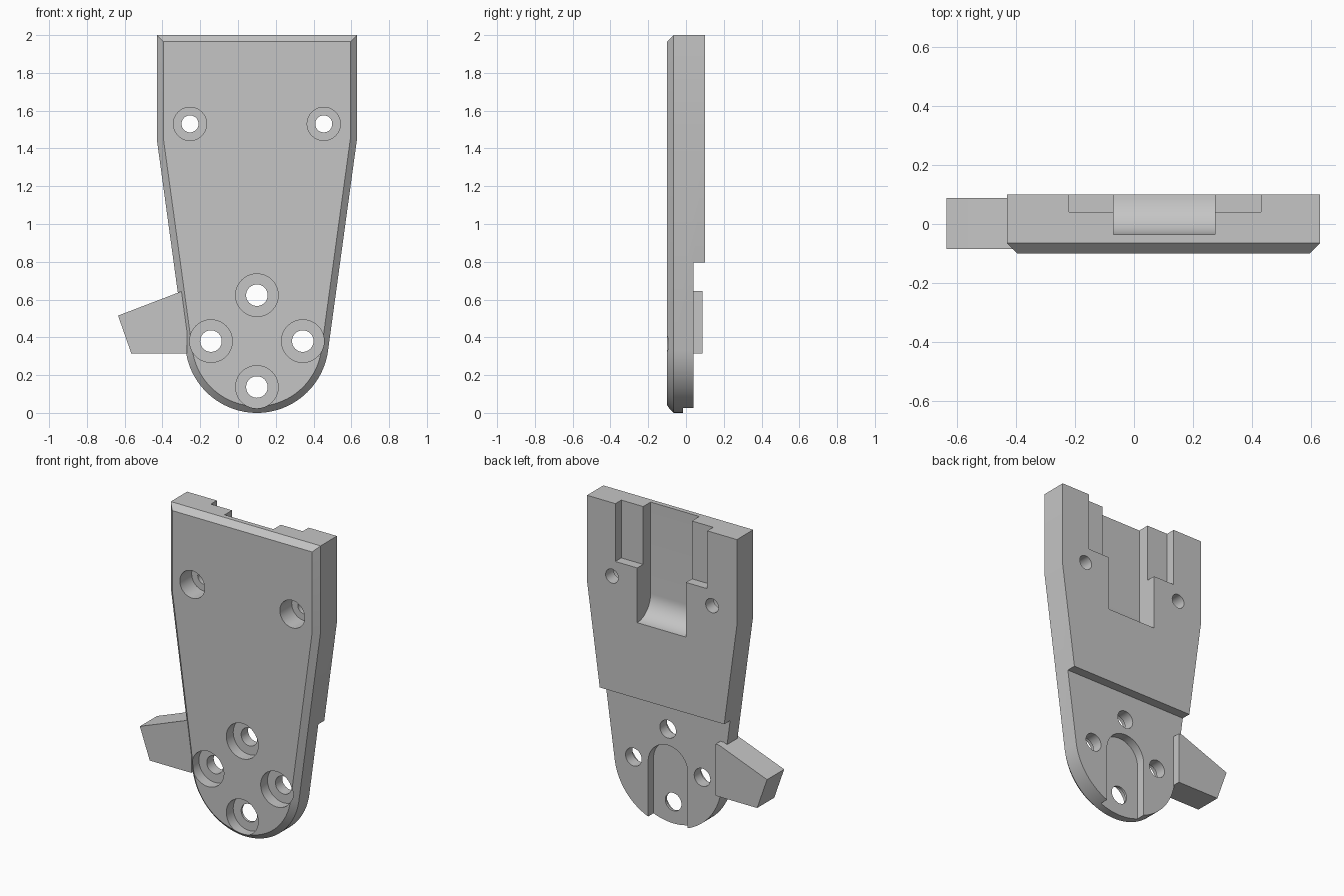
import bpy, bmesh
from math import cos, sin, pi, atan2, acos, hypot, radians

old = bpy.data.objects.get("Cube")
if old:
    bpy.data.objects.remove(old, do_unlink=True)

GREY = (0.56, 0.56, 0.56, 1)
mat = bpy.data.materials.new("light grey")
mat.use_nodes = True
mat.diffuse_color = GREY
mat.node_tree.nodes["Principled BSDF"].inputs["Base Color"].default_value = GREY

CX, R = 0.10, 0.38                      # centre line, radius of the round end
FRONT, BACK, LOW_BACK = -0.10, 0.10, 0.04


def prism(name, points, to3d, vector, chamfer=0):
    """Extrude a 2D profile; optionally chamfer the edges of its starting face."""
    bm = bmesh.new()
    face = bm.faces.new([bm.verts.new(to3d(*p)) for p in points])
    ext = bmesh.ops.extrude_face_region(bm, geom=[face], use_keep_orig=True)
    moved = [g for g in ext["geom"] if isinstance(g, bmesh.types.BMVert)]
    bmesh.ops.translate(bm, verts=moved, vec=vector)
    bmesh.ops.recalc_face_normals(bm, faces=bm.faces)
    if chamfer:
        bmesh.ops.bevel(bm, geom=list(face.edges), offset=chamfer, segments=1,
                        affect='EDGES', clamp_overlap=False)
    mesh = bpy.data.meshes.new(name)
    bm.to_mesh(mesh)
    bm.free()
    mesh.materials.append(mat)
    obj = bpy.data.objects.new(name, mesh)
    bpy.context.collection.objects.link(obj)
    return obj


def plate(name, points, y0, y1, chamfer=0):
    return prism(name, points, lambda x, z: (x, y0, z), (0, y1 - y0, 0), chamfer)


def arc(cx, cz, r, a0, a1, n):
    return [(cx + r * cos(a0 + (a1 - a0) * i / n), cz + r * sin(a0 + (a1 - a0) * i / n))
            for i in range(n + 1)]


def rect(x0, x1, z0, z1):
    return [(x0, z0), (x1, z0), (x1, z1), (x0, z1)]


def select(obj):
    bpy.ops.object.select_all(action='DESELECT')
    obj.select_set(True)
    bpy.context.view_layer.objects.active = obj


def cut(body, cutter):
    cutter.hide_render = True
    select(body)
    mod = body.modifiers.new("cut", 'BOOLEAN')
    mod.operation, mod.solver, mod.object = 'DIFFERENCE', 'EXACT', cutter
    bpy.ops.object.modifier_apply(modifier=mod.name)
    bpy.data.objects.remove(cutter, do_unlink=True)


# Main plate: straight top, tapered sides tangent to a round lower end
HALF, SHOULDER = 0.53, 1.45
dz = SHOULDER - R
tangent = atan2(dz, HALF) - acos(R / hypot(HALF, dz))
outline = [(CX + HALF, 2), (CX + HALF, SHOULDER)]
outline += arc(CX, R, R, tangent, -pi - tangent, 48)
outline += [(CX - HALF, SHOULDER), (CX - HALF, 2)]
body = plate("mounting_plate", outline, FRONT, BACK, 0.035)

# Thinner lower back
cut(body, plate("step_cutter", rect(-1, 1, -0.2, 0.795), LOW_BACK, 0.3))

# Shallow wide ledge and deep channel with a curved run-out
cut(body, plate("ledge_cutter", rect(-0.22, 0.43, 1.63, 2.2), LOW_BACK, 0.3))
floor, bottom = -0.035, 1.28
r = BACK - floor
profile = [(0.3, 2.2), (floor, 2.2)] + arc(BACK, bottom + r, r, pi, 1.5 * pi, 14) + [(0.3, bottom)]
cut(body, prism("channel_cutter", profile, lambda y, z: (-0.07, y, z), (0.345, 0, 0)))

# Round-topped slot open at the lower end
slot = arc(CX, R, 0.14, 0, pi, 28) + [(CX - 0.14, -0.2), (CX + 0.14, -0.2)]
cut(body, plate("slot_cutter", slot, -0.015, 0.3))

# Counterbored screw holes: x, z, hole radius, bore radius, bore depth
holes = [(CX + s * 0.354, 1.53, 0.045, 0.088, 0.12) for s in (-1, 1)]
holes += [(CX + 0.243 * i, R + 0.243 * j, 0.057, 0.113, 0.07)
          for i, j in ((0, 1), (0, -1), (1, 0), (-1, 0))]
for x, z, hole, bore, depth in holes:
    for radius, end in ((bore, FRONT + depth), (hole, 0.3)):
        circle = arc(x, z, radius, 0, 2 * pi, 40)[:-1]
        cut(body, plate("hole_cutter", circle, -0.3, end))

# Side tab
tab = plate("side_tab", [(-0.27, 0.315), (-0.27, 0.645), (-0.295, 0.645),
                         (-0.635, 0.515), (-0.565, 0.315)], -0.085, 0.088)

for obj in (body, tab):
    select(obj)
    bpy.ops.object.shade_smooth_by_angle(angle=radians(30))
